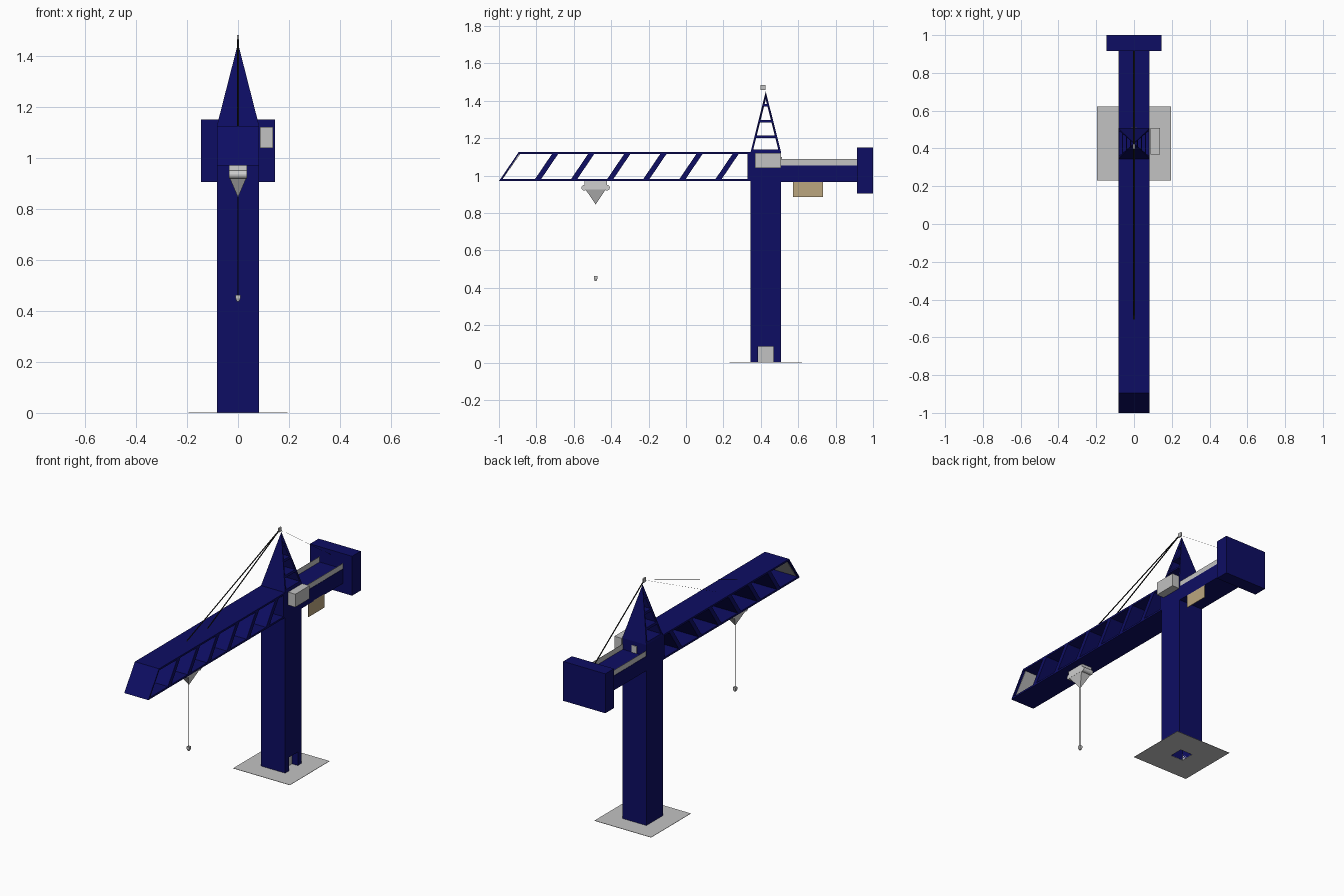
import bpy, bmesh, math
from mathutils import Vector

cube = bpy.data.objects.get("Cube")
if cube:
    bpy.data.objects.remove(cube, do_unlink=True)


def material(name, rgb):
    m = bpy.data.materials.new(name)
    m.use_nodes = True
    m.diffuse_color = (*rgb, 1)
    m.node_tree.nodes["Principled BSDF"].inputs["Base Color"].default_value = (*rgb, 1)
    return m


NAVY = material("navy_blue", (0.004, 0.004, 0.125))
GREY = material("light_grey", (0.54, 0.54, 0.54))
PALE = material("pale_grey", (0.62, 0.62, 0.62))
TAN = material("tan", (0.50, 0.38, 0.21))
BLACK = material("cable_black", (0.003, 0.003, 0.003))


def finish(name, bm, mat):
    mesh = bpy.data.meshes.new(name)
    bm.to_mesh(mesh)
    bm.free()
    mesh.materials.append(mat)
    ob = bpy.data.objects.new(name, mesh)
    bpy.context.collection.objects.link(ob)
    return ob


def hull(name, points, mat, open_bottom=False):
    """Convex solid around the points."""
    bm = bmesh.new()
    for p in points:
        bm.verts.new(p)
    bmesh.ops.convex_hull(bm, input=bm.verts)
    bmesh.ops.dissolve_limit(bm, angle_limit=0.01, verts=bm.verts, edges=bm.edges)
    bmesh.ops.recalc_face_normals(bm, faces=bm.faces)
    if open_bottom:
        down = [f for f in bm.faces if f.normal.z < -0.9]
        bmesh.ops.delete(bm, geom=down, context='FACES_ONLY')
    return finish(name, bm, mat)


def box(name, xs, ys, zs, mat, **kw):
    return hull(name, [(x, y, z) for x in xs for y in ys for z in zs], mat, **kw)


def prism(name, yz, half, mat):
    """Side profile extruded across the width."""
    return hull(name, [(x, y, z) for x in (-half, half) for y, z in yz], mat)


def ribbon(name, a, b, width, mat):
    """Flat cable strip, wide in x."""
    bm = bmesh.new()
    w = Vector((width / 2, 0, 0))
    a, b = Vector(a), Vector(b)
    bm.faces.new([bm.verts.new(p) for p in (a - w, a + w, b + w, b - w)])
    return finish(name, bm, mat)


W = 0.083                      # half width of tower and jib
TY0, TY1 = 0.345, 0.508        # tower front and back
CY = (TY0 + TY1) / 2           # tower centre
D = 0.0425                     # half size of the entrance
TOP = 1.125
FLOOR = 0.97

# Ground plate with a square opening under the entrance
P = 0.195
box("base_plate_left", (-P, -D), (CY - P, CY + P), (0, 0.002), GREY)
box("base_plate_right", (D, P), (CY - P, CY + P), (0, 0.002), GREY)
box("base_plate_front", (-D, D), (CY - P, CY - D), (0, 0.002), GREY)
box("base_plate_back", (-D, D), (CY + D, CY + P), (0, 0.002), GREY)

# Tower with a doorway recess on one side
box("tower", (-W, W), (TY0, TY1), (0.086, TOP), NAVY)
box("tower_foot_front", (-W, W), (TY0, CY - D), (0.001, 0.086), NAVY)
box("tower_foot_back", (-W, W), (CY + D, TY1), (0.001, 0.086), NAVY)
box("tower_foot_side", (-W, -D), (CY - D, CY + D), (0.001, 0.086), NAVY)
box("entrance", (-D, D), (CY - D, CY + D), (0, 0.085), GREY, open_bottom=True)
box("back_hatch", (-0.017, 0.017), (TY1, TY1 + 0.004), (1.055, 1.1), GREY)

# Jib: chords, slanted nose and slanted bulkheads
SLANT = 0.105


def slanted(name, y, width, half, mat, z0=FLOOR, z1=TOP):
    prism(name, [(y, z0), (y + width, z0), (y + SLANT, z1), (y + SLANT + width, z1)], half, mat)


T = 0.011
prism("jib_top", [(-1 + SLANT, TOP), (TY0, TOP), (TY0, TOP - T),
                  (-1 + SLANT * 0.93, TOP - T)], W, NAVY)
prism("jib_floor", [(-1, FLOOR), (TY0, FLOOR), (TY0, FLOOR + T),
                    (-1 + SLANT * 0.07, FLOOR + T)], W, NAVY)
slanted("jib_nose", -1, 0.01, W, NAVY)
slanted("nose_lining", -0.989, 0.003, 0.07, GREY, FLOOR + 0.003, TOP - 0.003)
for i in range(6):
    slanted(f"jib_bulkhead_{i + 1}", -0.815 + 0.193 * i, 0.033, W, NAVY)
box("jib_root", (-W, W), (0.33, TY0), (FLOOR, TOP), NAVY)

# Counter jib, railings and counterweight
box("counter_jib", (-W, W), (TY1, 0.92), (0.965, 1.055), NAVY)
for side, x in (("left", 0.08), ("right", -0.08)):
    box(f"railing_{side}", (x - 0.001, x + 0.001), (TY1, 0.915), (1.055, 1.088), GREY)
box("counterweight", (-0.145, 0.145), (0.915, 1), (0.905, 1.15), NAVY)
box("side_board", (W - 0.004, W), (0.573, 0.732), (0.885, 0.97), TAN)

# Operator cab
box("cab", (0.087, 0.137), (0.368, 0.508), (1.04, 1.121), GREY)

# Spire: solid front and back panels with shelves between
APEX = 1.45
HALF = (TY1 - TY0) / 2
for side, s in (("front", -1), ("back", 1)):
    hull(f"spire_{side}",
         [(x, CY + s * h, TOP) for x in (-W, W) for h in (HALF, HALF - 0.011)]
         + [(0, CY, APEX), (0, CY, APEX - 0.044)], NAVY)
for i, z in enumerate((TOP, 1.2, 1.285, 1.37)):
    pts = []
    for h in (z, z + 0.013):
        k = (APEX - h) / (APEX - TOP)
        pts += [(sx * W * k, CY + sy * HALF * k, h) for sx in (-1, 1) for sy in (-1, 1)]
    hull(f"spire_shelf_{i + 1}", pts, NAVY)
TIP = (0, 0.41, 1.47)
box("spire_cap", (-0.004, 0.004), (0.397, 0.424), (1.457, 1.483), GREY)

# Stay cables
ribbon("stay_cable_outer", TIP, (0, -0.505, TOP), 0.008, BLACK)
ribbon("stay_cable_inner", TIP, (0, -0.3, TOP), 0.008, BLACK)
ribbon("stay_cable_back", TIP, (0, 0.917, 1.12), 0.008, BLACK)

# Trolley, hoist cable and hook
HY = -0.483
box("trolley_body", (-0.035, 0.035), (HY - 0.06, HY + 0.06), (0.925, FLOOR), PALE)
for name, y in (("front", HY - 0.061), ("back", HY + 0.061)):
    ring = [(y + 0.015 * math.cos(a), 0.935 + 0.015 * math.sin(a))
            for a in (math.tau * i / 12 for i in range(12))]
    prism(f"trolley_roller_{name}", ring, 0.035, PALE)
hull("trolley_funnel", [(x, y, 0.927) for x in (-0.035, 0.035)
                        for y in (HY - 0.055, HY + 0.055)] + [(0, HY, 0.845)], PALE)
ribbon("hoist_cable", (0, HY, 0.85), (0, HY, 0.46), 0.005, BLACK)
hull("hook_block", [(sx * r, HY + sy * r, z) for r, z in ((0.009, 0.463), (0.009, 0.449), (0.005, 0.437))
                    for sx in (-1, 1) for sy in (-1, 1)], GREY)
